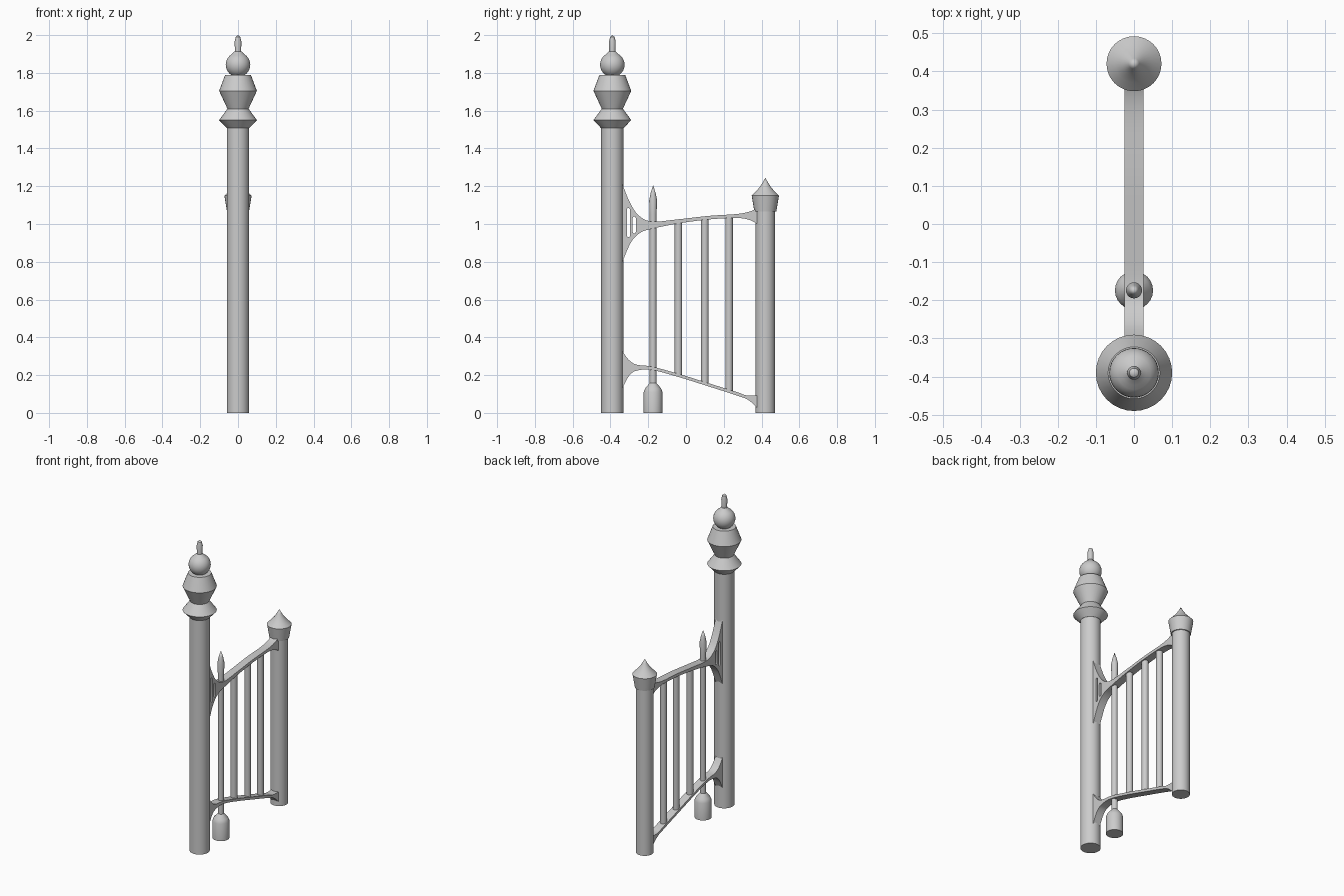
import bpy, math
from mathutils import Vector

cube = bpy.data.objects.get("Cube")
if cube:
    bpy.data.objects.remove(cube)

GREY = (0.6, 0.6, 0.6, 1)
mat = bpy.data.materials.new("light_grey")
mat.use_nodes = True
mat.diffuse_color = GREY
mat.node_tree.nodes["Principled BSDF"].inputs["Base Color"].default_value = GREY


def finish(obj):
    obj.data.materials.clear()
    obj.data.materials.append(mat)
    bpy.ops.object.select_all(action='DESELECT')
    obj.select_set(True)
    bpy.context.view_layer.objects.active = obj
    bpy.ops.object.shade_smooth_by_angle(angle=math.radians(25))


def lathe(name, y, profile, sides=32):
    """Turn a (radius, height) profile around a vertical axis; radius 0 makes a tip."""
    verts, rings, faces = [], [], []
    for r, z in profile:
        n = 1 if r == 0 else sides
        rings.append([len(verts) + i for i in range(n)])
        for i in range(n):
            a = math.tau * i / sides
            verts.append((r * math.cos(a), r * math.sin(a), z))
    faces.append(rings[0][::-1])
    for low, high in zip(rings, rings[1:]):
        for i in range(sides):
            j = (i + 1) % sides
            if len(high) == 1:
                faces.append((low[i], low[j], high[0]))
            else:
                faces.append((low[i], low[j], high[j], high[i]))
    if len(rings[-1]) > 1:
        faces.append(rings[-1])
    mesh = bpy.data.meshes.new(name)
    mesh.from_pydata(verts, [], faces)
    obj = bpy.data.objects.new(name, mesh)
    obj.location.y = y
    bpy.context.collection.objects.link(obj)
    finish(obj)


def smooth_line(points, steps=5):
    """Run a smooth line through the points."""
    p = [Vector(q) for q in points]
    p = [2 * p[0] - p[1]] + p + [2 * p[-1] - p[-2]]
    out = []
    for a, b, c, d in zip(p, p[1:], p[2:], p[3:]):
        for s in range(steps):
            t = s / steps
            out.append(0.5 * (2 * b + (c - a) * t + (2 * a - 5 * b + 4 * c - d) * t ** 2
                              + (3 * b - a - 3 * c + d) * t ** 3))
    return out + [p[-2]]


def slot(y, low, high, r=0.008):
    """Outline of an upright slot with round ends."""
    arc = [math.pi * i / 6 for i in range(7)]
    top = [(y + r * math.cos(a), high - r + r * math.sin(a)) for a in arc]
    return top + [(y - r * math.cos(a), low + r - r * math.sin(a)) for a in arc]


def plate(name, outlines, thickness=0.05):
    """Extrude outlines drawn in (y, z); inner outlines become holes."""
    curve = bpy.data.curves.new(name, 'CURVE')
    curve.dimensions = '2D'
    curve.fill_mode = 'BOTH'
    curve.extrude = thickness / 2
    for outline in outlines:
        spline = curve.splines.new('POLY')
        spline.points.add(len(outline) - 1)
        for point, (y, z) in zip(spline.points, outline):
            point.co = (y, z, 0, 1)
        spline.use_cyclic_u = True
    obj = bpy.data.objects.new(name, curve)
    obj.rotation_euler = (math.pi / 2, 0, math.pi / 2)
    bpy.context.collection.objects.link(obj)
    bpy.ops.object.select_all(action='DESELECT')
    obj.select_set(True)
    bpy.context.view_layer.objects.active = obj
    bpy.ops.object.convert(target='MESH')
    finish(bpy.context.object)


# Tall post with its finial of flared collars, ball and spike
TALL_Y, SHORT_Y, ROD_Y = -0.39, 0.42, -0.174
lathe("tall_post", TALL_Y, [(0.059, 0), (0.059, 1.52)])
lathe("tall_post_collars", TALL_Y, [(0.06, 1.508), (0.1, 1.55), (0.056, 1.61),
                                    (0.1, 1.705), (0.068, 1.79)])
ball = [(0.065 * math.cos(a), 1.843 + 0.065 * math.sin(a))
        for a in [math.radians(d) for d in range(-60, 61, 12)]]
lathe("tall_post_ball", TALL_Y, ball + [(0.018, 1.914)])
lathe("tall_post_spike", TALL_Y, [(0.016, 1.9), (0.018, 1.965), (0.012, 1.99), (0, 2.0)], 20)

# Short post with its pointed cap
lathe("short_post", SHORT_Y, [(0.052, 0), (0.052, 1.09)])
lathe("short_post_cap", SHORT_Y, [(0.058, 1.066), (0.072, 1.15), (0.05, 1.172),
                                  (0.03, 1.195), (0.014, 1.22), (0, 1.245)])

# Drop rod with a weighted foot and a pointed top
lathe("drop_rod", ROD_Y, [(0.05, 0), (0.05, 0.11), (0.042, 0.13), (0.018, 0.158),
                          (0.018, 1.05), (0.021, 1.125), (0.013, 1.165), (0, 1.205)], 24)

# Curved rails, flaring out where they meet the posts
upper_top = smooth_line([(-0.345, 1.25), (-0.332, 1.2), (-0.295, 1.11), (-0.25, 1.045),
                         (-0.18, 1.013), (-0.04, 1.025), (0.12, 1.043), (0.27, 1.053),
                         (0.34, 1.067), (0.385, 1.09)])
upper_bottom = smooth_line([(-0.345, 0.77), (-0.332, 0.81), (-0.29, 0.905), (-0.24, 0.955),
                            (-0.17, 0.977), (-0.04, 1.003), (0.12, 1.024), (0.27, 1.032),
                            (0.34, 1.02), (0.385, 0.995)])
lower_top = smooth_line([(-0.345, 0.345), (-0.332, 0.32), (-0.3, 0.278), (-0.26, 0.255),
                         (-0.18, 0.245), (-0.04, 0.207), (0.12, 0.157), (0.27, 0.11),
                         (0.32, 0.093), (0.385, 0.092)])
lower_bottom = smooth_line([(-0.345, 0.115), (-0.332, 0.14), (-0.3, 0.198), (-0.26, 0.224),
                            (-0.18, 0.227), (-0.04, 0.19), (0.12, 0.14), (0.27, 0.092),
                            (0.33, 0.068), (0.385, 0.02)])
plate("upper_rail", [upper_top + upper_bottom[::-1],
                     slot(-0.305, 0.93, 1.085), slot(-0.274, 0.95, 1.04)])
plate("lower_rail", [lower_top + lower_bottom[::-1]])

# Upright bars between the rails
for i, (y, low, high) in enumerate([(-0.04, 0.2, 1.015), (0.1, 0.155, 1.03), (0.228, 0.115, 1.04)]):
    lathe(f"bar_{i + 1}", y, [(0.02, low), (0.02, high)], 20)
